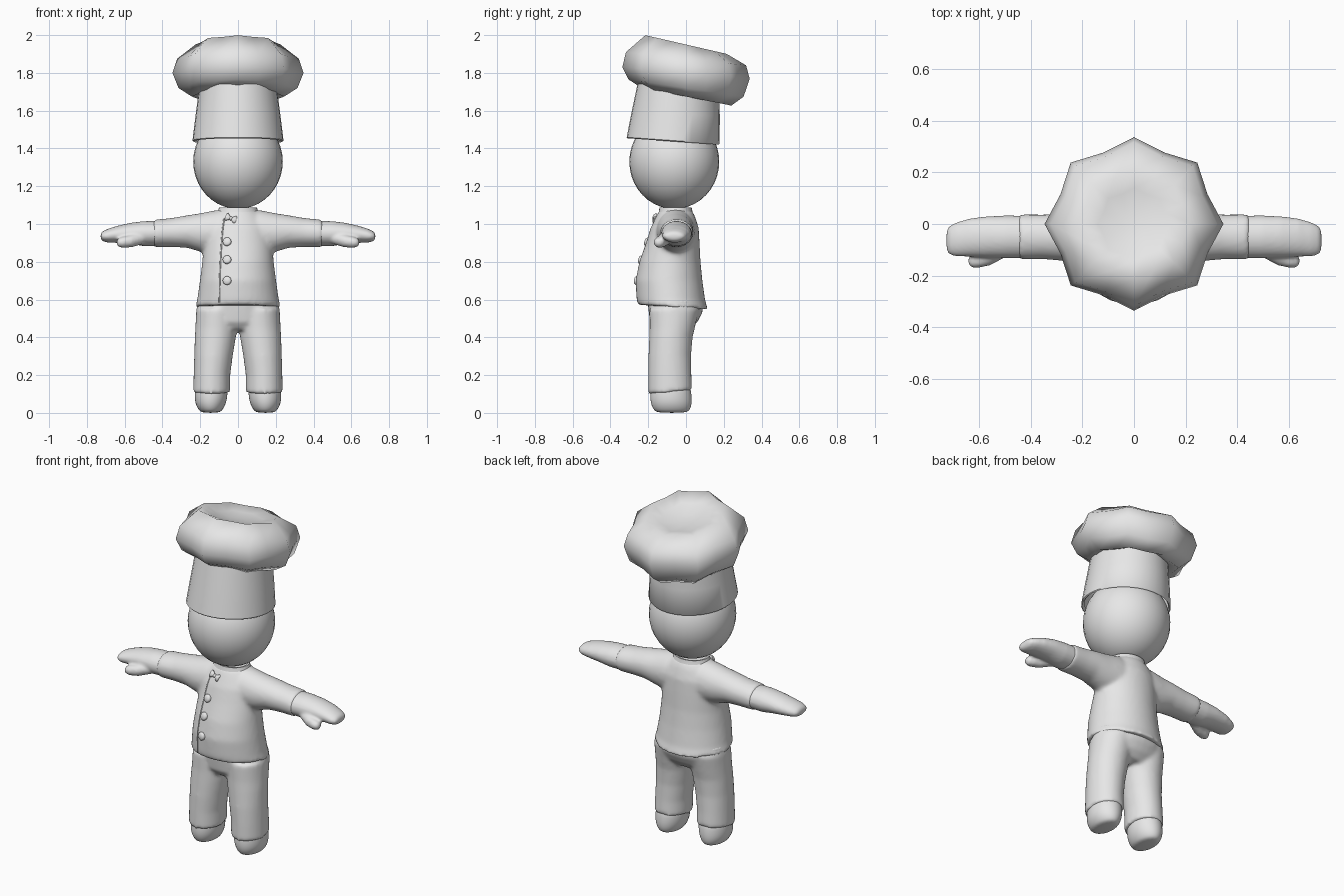
import bpy, bmesh, math
from mathutils import Vector

if "Cube" in bpy.data.objects:
    bpy.data.objects.remove(bpy.data.objects["Cube"])

grey = bpy.data.materials.new("plain_grey")
grey.diffuse_color = (0.8, 0.8, 0.8, 1)
grey.use_nodes = True
grey.node_tree.nodes["Principled BSDF"].inputs["Base Color"].default_value = grey.diffuse_color


def add_loft(bm, rings, n=24, axis="z", lobe=1.0, cap=True):
    """Skin elliptical rings (position, centre 1, centre 2, radius 1, radius 2, tilt)."""
    loops = []
    for p, c1, c2, r1, r2, *tilt in rings:
        t = tilt[0] if tilt else 0
        loop = []
        for i in range(n):
            a = 2 * math.pi * i / n
            k = lobe if i % 2 else 1
            u, v = k * r1 * math.cos(a), k * r2 * math.sin(a)
            co = (c1 + u, c2 + v, p + t * v) if axis == "z" else (p, c1 + u, c2 + v)
            loop.append(bm.verts.new(co))
        loops.append(loop)
    for a, b in zip(loops, loops[1:]):
        for i in range(n):
            j = (i + 1) % n
            bm.faces.new((a[i], a[j], b[j], b[i]))
    if cap:
        bm.faces.new(loops[0][::-1])
        bm.faces.new(loops[-1])


def finish(name, bm, subsurf=0, voxel=0, smooth=0, mirror=False, sharp=50):
    """Turn a bmesh into a smooth shaded object with its modifiers."""
    bmesh.ops.recalc_face_normals(bm, faces=bm.faces[:])
    me = bpy.data.meshes.new(name)
    bm.to_mesh(me)
    bm.free()
    me.materials.append(grey)
    for f in me.polygons:
        f.use_smooth = True
    me.set_sharp_from_angle(angle=math.radians(sharp))
    ob = bpy.data.objects.new(name, me)
    bpy.context.collection.objects.link(ob)
    if subsurf:
        ob.modifiers.new("round", "SUBSURF").levels = subsurf
        ob.modifiers["round"].render_levels = subsurf
    if voxel:
        m = ob.modifiers.new("fuse", "REMESH")
        m.mode, m.voxel_size, m.use_smooth_shade = "VOXEL", voxel, True
        m = ob.modifiers.new("soften", "SMOOTH")
        m.factor, m.iterations = 0.5, smooth
    if mirror:
        m = ob.modifiers.new("mirror", "MIRROR")
        m.use_mirror_merge = False
    return ob


# Jacket: body and a sleeve loft from cuff to cuff, fused together
bm = bmesh.new()
add_loft(bm, [(.560, 0, -.070, .226, .187, -.07), (.60, 0, -.080, .216, .182, -.04),
              (.70, 0, -.090, .202, .177), (.80, 0, -.085, .189, .162),
              (.90, 0, -.070, .182, .142), (.98, 0, -.060, .172, .127),
              (1.04, 0, -.055, .135, .103), (1.075, 0, -.055, .100, .085)], 40)
sleeve = [(.45, -.050, .950, .088, .072), (.35, -.050, .955, .087, .077),
          (.27, -.052, .960, .092, .086), (.20, -.055, .955, .097, .102),
          (.12, -.055, .955, .102, .118)]
add_loft(bm, [(-r[0],) + r[1:] for r in sleeve] + sleeve[::-1], 32, "x")
jacket = finish("jacket", bm, voxel=.011, smooth=8)

# Trousers: hips and two legs fused together
bm = bmesh.new()
add_loft(bm, [(.44, 0, -.070, .17, .09), (.48, 0, -.065, .208, .125),
              (.53, 0, -.055, .218, .142), (.60, 0, -.055, .215, .15)], 32)
for s in (-1, 1):
    add_loft(bm, [(.11, s * .140, -.083, .098, .116, .1), (.20, s * .138, -.085, .097, .114),
                  (.30, s * .130, -.086, .102, .113), (.40, s * .120, -.080, .109, .115),
                  (.45, s * .115, -.073, .111, .120), (.55, s * .110, -.062, .111, .132)], 28)
finish("trousers", bm, voxel=.011, smooth=6)

# Feet
bm = bmesh.new()
add_loft(bm, [(0, .145, -.075, .045, .075), (.014, .145, -.075, .064, .098),
              (.05, .145, -.078, .084, .112), (.10, .142, -.080, .090, .112),
              (.17, .140, -.080, .085, .10)], 16)
finish("foot", bm, subsurf=2, mirror=True)

# Hands: mitten with a thumb
bm = bmesh.new()
add_loft(bm, [(.42, -.050, .950, .082, .066), (.50, -.050, .949, .083, .066),
              (.57, -.050, .950, .080, .056), (.64, -.053, .945, .074, .045),
              (.69, -.060, .938, .066, .036), (.715, -.063, .935, .056, .027),
              (.727, -.064, .935, .040, .014)], 24, "x")
add_loft(bm, [(.50, -.10, .925, .03, .03), (.56, -.127, .910, .034, .033),
              (.61, -.140, .903, .032, .030), (.634, -.143, .902, .024, .022),
              (.642, -.143, .902, .012, .010)], 16, "x")
finish("hand", bm, voxel=.008, smooth=4, mirror=True)

# Collar
bm = bmesh.new()
add_loft(bm, [(1.035, 0, -.055, .128, .10), (1.06, 0, -.055, .108, .09),
              (1.088, 0, -.055, .100, .085), (1.086, 0, -.055, .088, .073),
              (1.06, 0, -.055, .085, .07)], 32)
finish("collar", bm)

# Head
bm = bmesh.new()
bmesh.ops.create_uvsphere(bm, u_segments=32, v_segments=20, radius=1)
for v in bm.verts:
    v.co = Vector((v.co.x * .237, v.co.y * .238 - .062, v.co.z * .25 + 1.33))
finish("head", bm)

# Hat band with a thin folded rim
bm = bmesh.new()
add_loft(bm, [(1.45, 0, -.066, .225, .23, -.07), (1.437, 0, -.068, .236, .241, -.07),
              (1.442, 0, -.068, .241, .246, -.07), (1.58, 0, -.055, .224, .234, -.03),
              (1.74, 0, -.042, .203, .215, 0)], 32, cap=False)
finish("hat_band", bm)

# Eight lobed hat puff with a sunken crown, leaning to the back
bm = bmesh.new()
add_loft(bm, [(1.70, 0, -.02, .19, .20, -.17), (1.675, 0, 0, .245, .24, -.20),
              (1.720, 0, 0, .315, .305, -.15), (1.80, 0, 0, .347, .337, -.09),
              (1.875, 0, 0, .322, .318, -.11), (1.95, 0, 0, .225, .215, -.23),
              (1.925, 0, 0, .14, .14, -.23), (1.91, 0, 0, .05, .05, -.2)],
         16, lobe=.89)
finish("hat_puff", bm, sharp=120)

# Details that sit on the jacket front
bpy.context.view_layer.update()
worn = jacket.evaluated_get(bpy.context.evaluated_depsgraph_get())


def on_front(x, z):
    hit, co, normal, _ = worn.ray_cast(Vector((x, -1, z)), Vector((0, 1, 0)))
    return (co, normal) if hit else (Vector((x, -.15, z)), Vector((0, -1, 0)))


# Buttons
for z in (.905, .81, .70):
    co, normal = on_front(-.057, z)
    bm = bmesh.new()
    add_loft(bm, [(-.01, 0, 0, .022, .022), (.008, 0, 0, .023, .023),
                  (.014, 0, 0, .017, .017)], 16)
    ob = finish("button", bm)
    ob.location = co
    ob.rotation_euler = normal.to_track_quat("Z", "Y").to_euler()

# Small bow at the throat: two flared wings and a knot
co, normal = on_front(-.038, 1.03)
bm = bmesh.new()
for s in (-1, 1):
    add_loft(bm, [(s * .003, 0, 0, .008, .008), (s * .022, 0, 0, .012, .022),
                  (s * .030, 0, 0, .008, .018)], 10, "x")
bmesh.ops.create_uvsphere(bm, u_segments=10, v_segments=6, radius=.011)
bow = finish("neck_bow", bm)
bow.location = co + Vector((0, -.006, 0))
bow.rotation_euler = (math.radians(-20), math.radians(20), 0)

# Overlap seam down the front
curve = bpy.data.curves.new("front_seam", "CURVE")
curve.dimensions, curve.bevel_depth, curve.bevel_resolution = "3D", .004, 1
spline = curve.splines.new("POLY")
steps = 24
spline.points.add(steps - 1)
for i, p in enumerate(spline.points):
    t = i / (steps - 1)
    x = -.098 + .022 * t ** 2 + .02 * max(0, t - .85)
    p.co = (*on_front(x, .585 + .445 * t)[0], 1)
curve.materials.append(grey)
bpy.context.collection.objects.link(bpy.data.objects.new("front_seam", curve))
